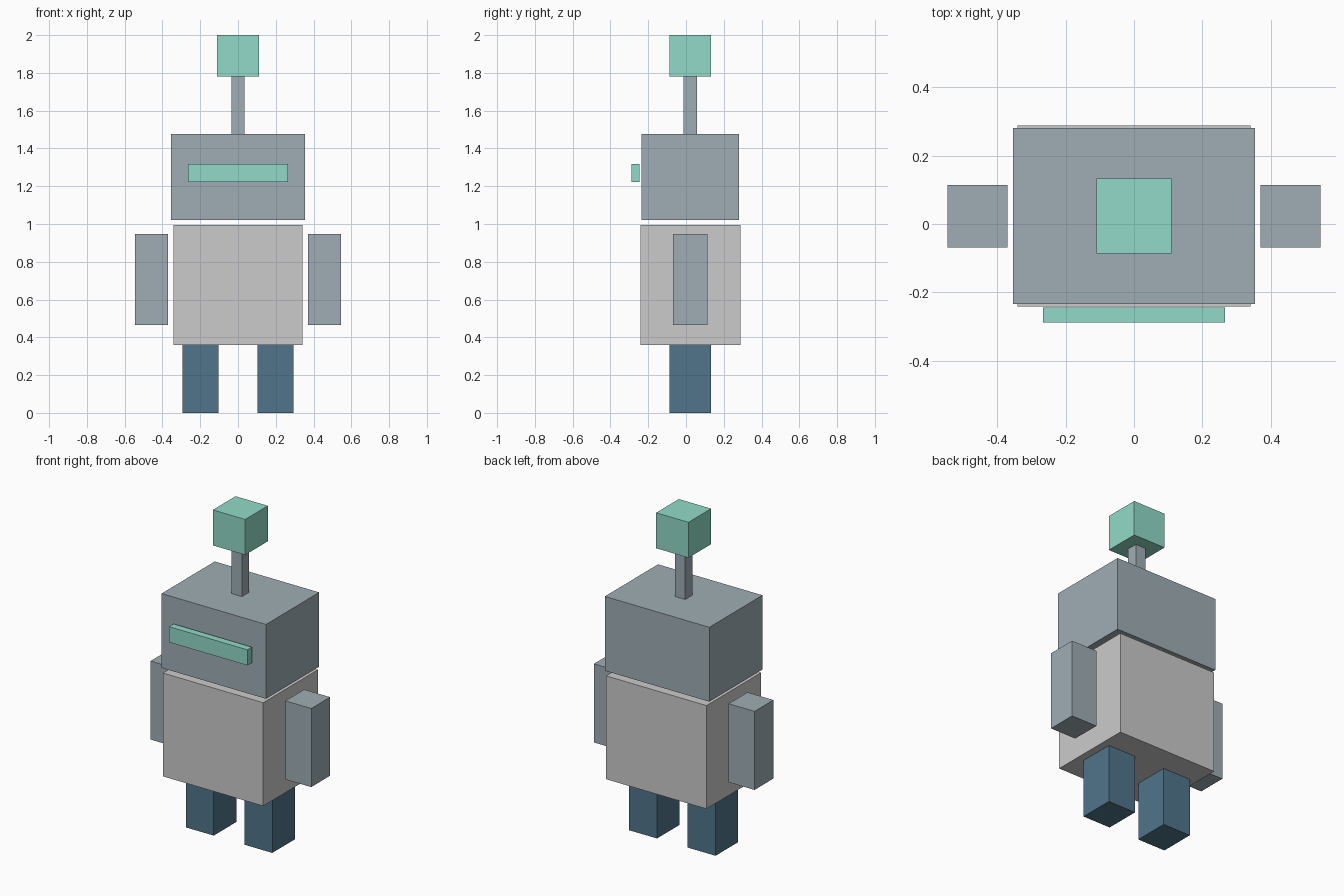
import bpy

if "Cube" in bpy.data.objects:
    bpy.data.objects.remove(bpy.data.objects["Cube"])

Y = 0.023  # shared depth centre of everything but the visor


def material(name, rgb):
    m = bpy.data.materials.new(name)
    m.diffuse_color = (*rgb, 1)
    m.use_nodes = True
    m.node_tree.nodes["Principled BSDF"].inputs["Base Color"].default_value = m.diffuse_color
    return m


steel = material("steel", (0.35, 0.42, 0.46))
shell = material("pale_shell", (0.665, 0.694, 0.68))
mint = material("mint", (0.283, 0.70, 0.578))
navy = material("navy", (0.082, 0.178, 0.258))


def box(name, x, y, width, depth, bottom, top, mat):
    bpy.ops.mesh.primitive_cube_add(size=1, location=(x, y, (bottom + top) / 2))
    ob = bpy.context.object
    ob.name = name
    ob.scale = (width, depth, top - bottom)
    bpy.ops.object.transform_apply(location=False, rotation=False, scale=True)
    ob.data.materials.append(mat)
    return ob


# Torso and head, separated by a thin gap
box("torso", 0, Y, 0.682, 0.53, 0.36, 0.995, shell)
box("head", 0, Y, 0.71, 0.516, 1.02, 1.477, steel)

# Visor floating just in front of the face
box("visor", 0, -0.267, 0.532, 0.044, 1.222, 1.318, mint)

# Antenna
box("antenna_stem", 0, Y, 0.07, 0.07, 1.477, 1.782, steel)
box("antenna_tip", 0, Y, 0.22, 0.22, 1.782, 2.0, mint)

# Paired arms and legs
for side, s in (("left", 1), ("right", -1)):
    box(side + "_arm", s * 0.458, Y, 0.176, 0.183, 0.465, 0.948, steel)
    box(side + "_leg", s * 0.199, Y, 0.19, 0.22, 0.0, 0.36, navy)
